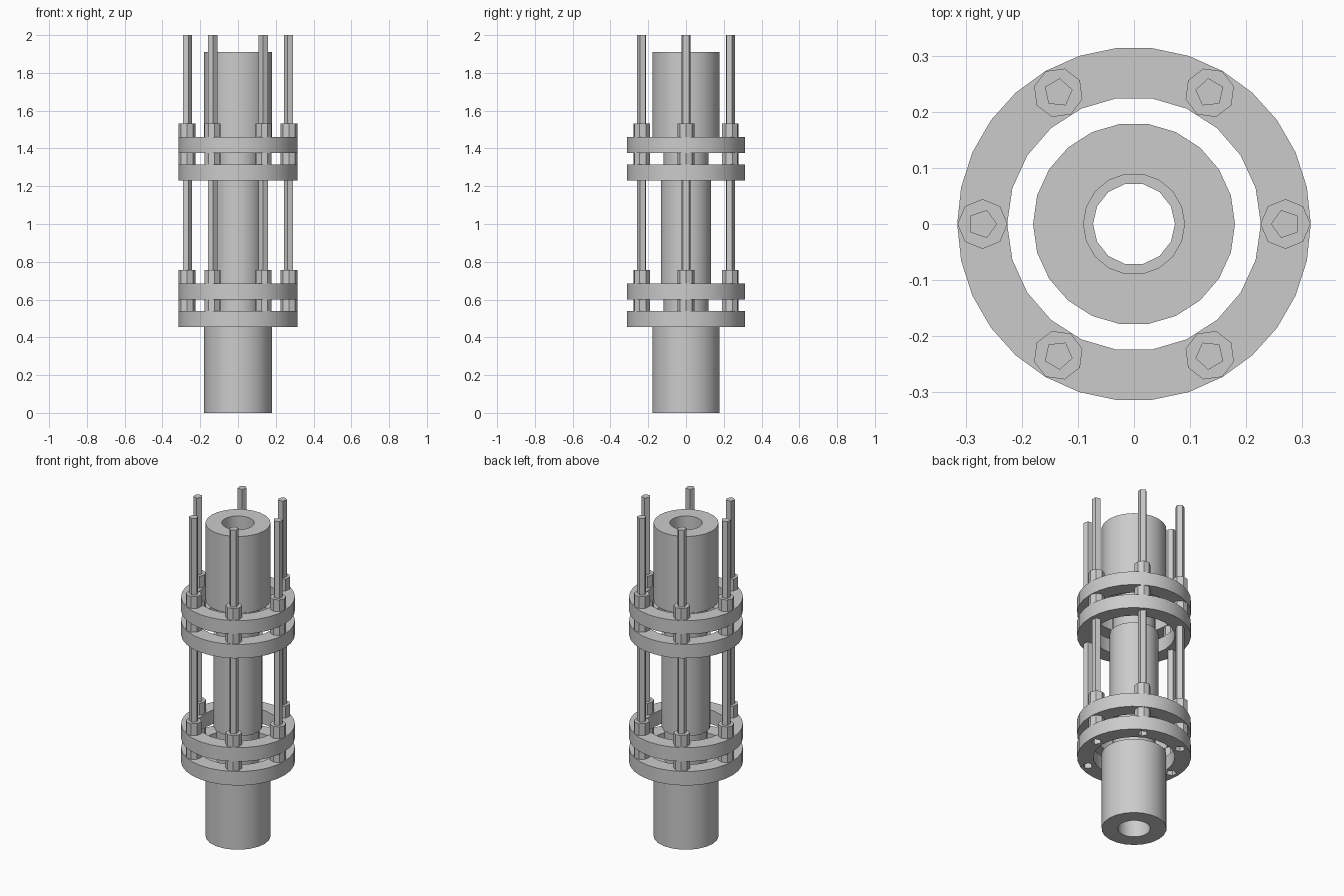
import bpy, bmesh, math
from mathutils import Vector

cube = bpy.data.objects.get("Cube")
if cube:
    bpy.data.objects.remove(cube)

steel = bpy.data.materials.new("plain_grey")
steel.use_nodes = True
GREY = (0.6, 0.6, 0.6, 1.0)
steel.diffuse_color = GREY
steel.node_tree.nodes["Principled BSDF"].inputs["Base Color"].default_value = GREY


def extrusion(name, loops, z0, z1):
    """Fill polygon loops (x, y, radius, sides, phase) with holes, extrude z0 to z1."""
    bm = bmesh.new()
    edges = []
    for x, y, r, n, phase in loops:
        vs = []
        for i in range(n):
            a = phase + math.tau * i / n
            vs.append(bm.verts.new((x + r * math.cos(a), y + r * math.sin(a), z0)))
        edges += [bm.edges.new((vs[i], vs[(i + 1) % n])) for i in range(n)]
    bmesh.ops.triangle_fill(bm, use_beauty=True, use_dissolve=False, edges=edges)
    grown = bmesh.ops.extrude_face_region(bm, geom=bm.faces[:], use_keep_orig=True)
    top = [g for g in grown["geom"] if isinstance(g, bmesh.types.BMVert)]
    bmesh.ops.translate(bm, verts=top, vec=Vector((0, 0, z1 - z0)))
    bmesh.ops.recalc_face_normals(bm, faces=bm.faces[:])
    mesh = bpy.data.meshes.new(name)
    bm.to_mesh(mesh)
    bm.free()
    mesh.materials.append(steel)
    ob = bpy.data.objects.new(name, mesh)
    bpy.context.collection.objects.link(ob)
    bpy.ops.object.select_all(action="DESELECT")
    ob.select_set(True)
    bpy.context.view_layer.objects.active = ob
    bpy.ops.object.shade_smooth_by_angle(angle=math.radians(35))
    return ob


def tube(name, r_out, n_out, r_in, n_in, z0, z1):
    return extrusion(name, [(0, 0, r_out, n_out, 0), (0, 0, r_in, n_in, 0)], z0, z1)


# Six bolt positions around the axis
BOLT_R = 0.27
bolts = [(BOLT_R * math.cos(a), BOLT_R * math.sin(a), a + math.pi)
         for a in (math.tau * k / 6 for k in range(6))]

# Pipes
tube("lower_pipe", 0.18, 22, 0.09, 18, 0.0, 0.47)
tube("upper_pipe", 0.18, 22, 0.09, 18, 1.44, 1.91)
tube("inner_core", 0.12, 18, 0.073, 14, 0.47, 1.44)
tube("middle_sleeve", 0.135, 18, 0.11, 18, 0.67, 1.24)

# Clamp rings; the lowest has open bolt holes
ring_loops = [(0, 0, 0.315, 30, 0), (0, 0, 0.226, 22, 0)]
holes = [(x, y, 0.029, 5, a) for x, y, a in bolts]
extrusion("clamp_ring_bottom", ring_loops + holes, 0.455, 0.54)
for name, z0, z1 in (("lower_cover", 0.60, 0.685),
                     ("upper_base", 1.23, 1.315),
                     ("upper_cover", 1.377, 1.46)):
    extrusion("clamp_ring_" + name, ring_loops, z0, z1)

# Threaded rods, with spacers between the rings and nuts above them
for k, (x, y, a) in enumerate(bolts):
    extrusion(f"rod_{k}", [(x, y, 0.026, 5, a)], 0.53, 2.0)
    for part, z0, z1 in (("lower_spacer", 0.54, 0.60),
                         ("lower_nut", 0.685, 0.757),
                         ("upper_spacer", 1.315, 1.377),
                         ("upper_nut", 1.46, 1.532)):
        extrusion(f"{part}_{k}", [(x, y, 0.0445, 8, a)], z0, z1)
